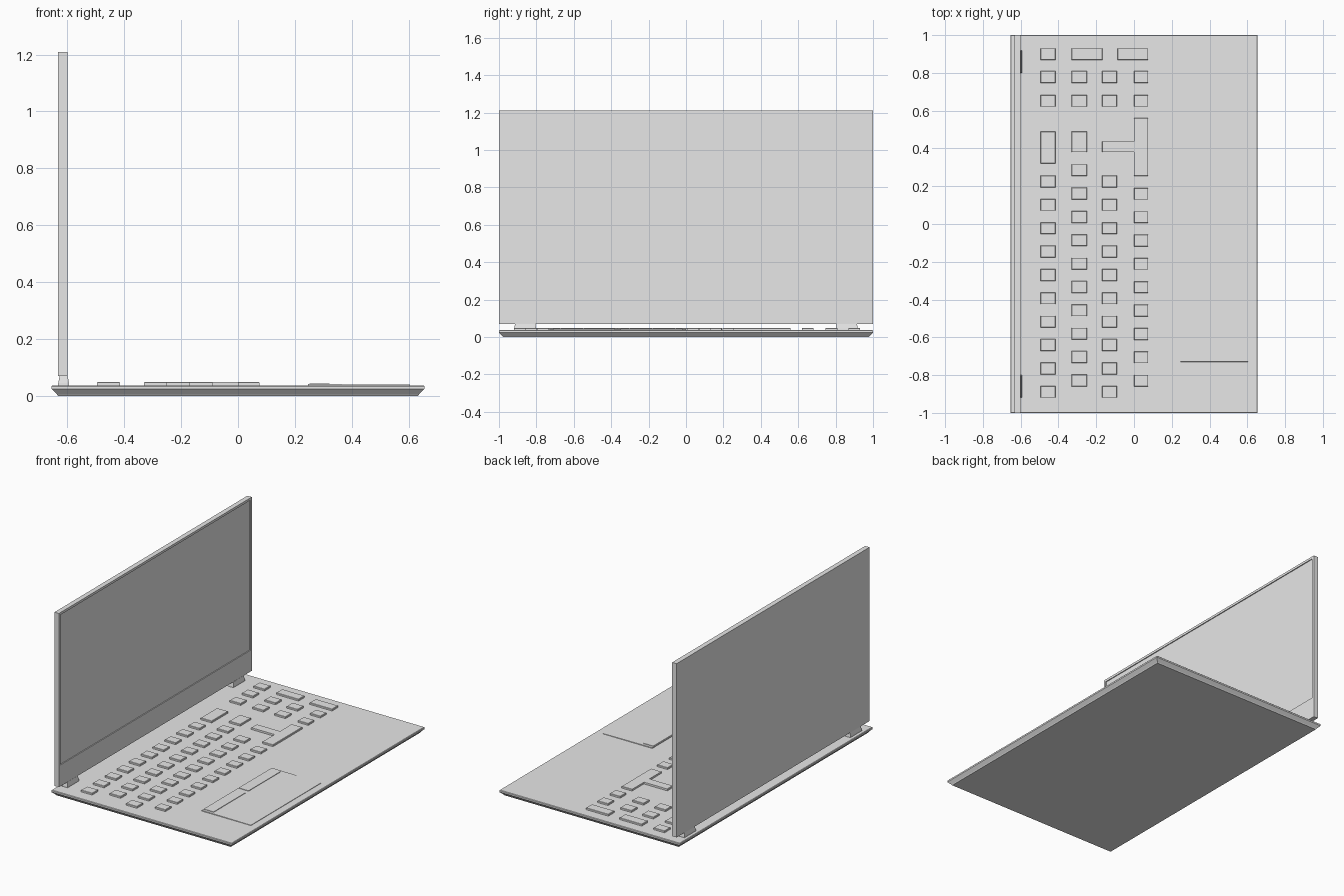
import bpy, bmesh

if "Cube" in bpy.data.objects:
    bpy.data.objects.remove(bpy.data.objects["Cube"])

grey = bpy.data.materials.new("light_grey")
grey.diffuse_color = (0.8, 0.8, 0.8, 1)
grey.use_nodes = True
grey.node_tree.nodes["Principled BSDF"].inputs["Base Color"].default_value = grey.diffuse_color


def finish(name, bm):
    bmesh.ops.recalc_face_normals(bm, faces=bm.faces)
    me = bpy.data.meshes.new(name)
    bm.to_mesh(me)
    bm.free()
    me.materials.append(grey)
    ob = bpy.data.objects.new(name, me)
    bpy.context.collection.objects.link(ob)
    return ob


def loft(bm, outline, levels):
    """Stack an outline at (z, inset scale factors) levels and cap both ends."""
    xs, ys = [p[0] for p in outline], [p[1] for p in outline]
    cx, cy = (min(xs) + max(xs)) / 2, (min(ys) + max(ys)) / 2
    hx, hy = (max(xs) - min(xs)) / 2, (max(ys) - min(ys)) / 2
    rings = [[bm.verts.new((cx + (x - cx) * (1 - d / hx), cy + (y - cy) * (1 - d / hy), z))
              for x, y in outline] for z, d in levels]
    n = len(outline)
    for a, b in zip(rings, rings[1:]):
        for i in range(n):
            j = (i + 1) % n
            bm.faces.new((a[i], a[j], b[j], b[i]))
    bm.faces.new(rings[0][::-1])
    bm.faces.new(rings[-1])


def rect(x0, x1, y0, y1):
    return [(x0, y0), (x1, y0), (x1, y1), (x0, y1)]


# base slab with chamfered underside
bm = bmesh.new()
loft(bm, rect(-0.655, 0.655, -1, 1), [(0, 0.022), (0.006, 0.018), (0.024, 0), (0.034, 0), (0.037, 0.003)])
finish("base", bm)

# lid with a recessed screen, thin bezel and deeper chin
bm = bmesh.new()
bmesh.ops.create_cube(bm, size=1)
for v in bm.verts:
    v.co = (-0.616 + v.co.x * 0.032, v.co.y * 2, 0.64 + v.co.z * 1.14)
bm.normal_update()
front = [f for f in bm.faces if f.normal.x > 0.9]
bmesh.ops.inset_region(bm, faces=front, thickness=0.022)
for v in front[0].verts:
    if v.co.z < 0.6:
        v.co.z = 0.21
inner = bmesh.ops.extrude_discrete_faces(bm, faces=front)["faces"][0]
for v in inner.verts:
    v.co.x -= 0.006
finish("lid", bm)

# tapered hinges
for side in (-1, 1):
    bm = bmesh.new()
    loft(bm, rect(-0.633, -0.593, side * 0.86 - 0.06, side * 0.86 + 0.06),
         [(0.034, 0), (0.045, 0.001), (0.071, 0.006)])
    finish("hinge_left" if side < 0 else "hinge_right", bm)

# keyboard
bm = bmesh.new()
KEY = [(0.034, 0), (0.047, 0), (0.049, 0.002)]
rows = [(-0.495, -0.415), (-0.33, -0.25), (-0.17, -0.09), (0.0, 0.075)]
starts = [(0.225, 10), (0.285, 10), (0.225, 10), (0.16, 9)]
for (x0, x1), (y, count) in zip(rows, starts):
    for i in range(count):                      # letter keys
        c = y - i * 0.1237
        loft(bm, rect(x0, x1, c - 0.031, c + 0.031), KEY)
    for c in (0.778, 0.652):                    # number pad
        loft(bm, rect(x0, x1, c - 0.031, c + 0.031), KEY)
wide = [(-0.495, -0.415, 0.868, 0.93), (-0.33, -0.168, 0.868, 0.93), (-0.087, 0.075, 0.868, 0.93),
        (-0.495, -0.415, 0.32, 0.49), (-0.33, -0.25, 0.38, 0.49)]
for r in wide:
    loft(bm, rect(*r), KEY)
# T-shaped key
loft(bm, [(-0.17, 0.38), (0, 0.38), (0, 0.255), (0.075, 0.255), (0.075, 0.56), (0, 0.56),
          (0, 0.437), (-0.17, 0.437)], KEY)
finish("keys", bm)

# touchpad, sloping gently towards the front edge, and its two buttons
bm = bmesh.new()
loft(bm, rect(0.245, 0.605, -0.73, 0), [(0.034, 0), (0.042, 0.001)])
for v in bm.verts:
    if v.co.z > 0.04 and v.co.x > 0.5:
        v.co.z = 0.0395
finish("touchpad", bm)
bm = bmesh.new()
for y0, y1 in ((-0.712, -0.378), (-0.35, -0.018)):
    loft(bm, rect(0.25, 0.322, y0, y1), [(0.038, 0), (0.0445, 0.001)])
finish("touchpad_buttons", bm)
